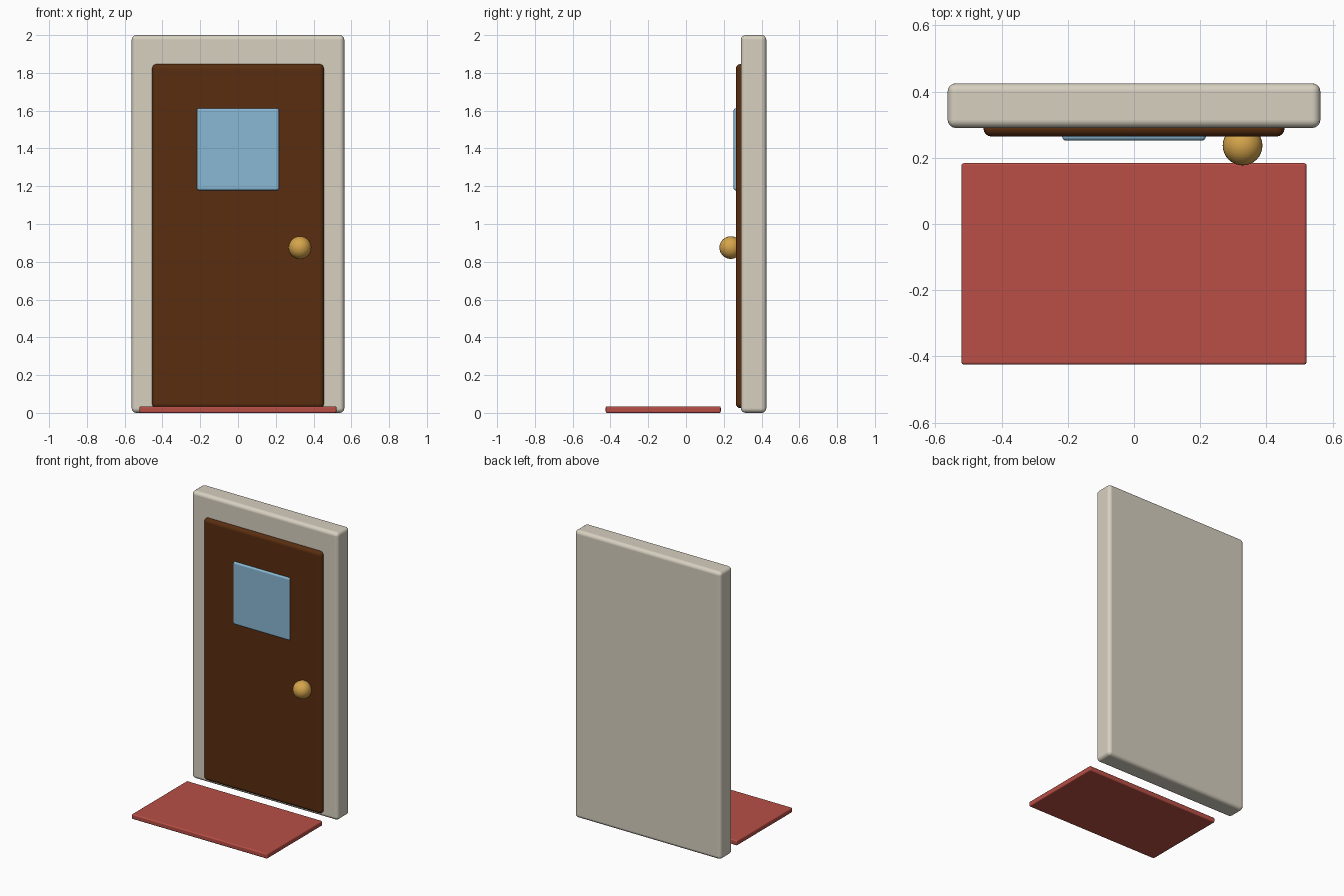
import bpy

default = bpy.data.objects.get("Cube")
if default:
    bpy.data.objects.remove(default, do_unlink=True)


def material(name, rgb):
    mat = bpy.data.materials.new(name)
    mat.use_nodes = True
    mat.diffuse_color = (*rgb, 1)
    bsdf = next(n for n in mat.node_tree.nodes if n.type == "BSDF_PRINCIPLED")
    bsdf.inputs["Base Color"].default_value = (*rgb, 1)
    return mat


def slab(name, low, high, bevel, mat):
    """Rounded box spanning two opposite corners."""
    centre = [(a + b) / 2 for a, b in zip(low, high)]
    bpy.ops.mesh.primitive_cube_add(size=1, location=centre)
    obj = bpy.context.object
    obj.name = name
    obj.scale = [b - a for a, b in zip(low, high)]
    bpy.ops.object.transform_apply(location=False, rotation=False, scale=True)
    obj.data.materials.append(mat)
    mod = obj.modifiers.new("Rounded edges", "BEVEL")
    mod.width = bevel
    mod.segments = 4
    mod.harden_normals = True
    bpy.ops.object.shade_smooth()
    return obj


cream = material("cream plaster", (0.68, 0.63, 0.53))
brown = material("dark brown wood", (0.10, 0.027, 0.005))
blue = material("pale blue glass", (0.25, 0.48, 0.66))
brass = material("brass", (0.66, 0.37, 0.07))
red = material("red mat", (0.48, 0.078, 0.061))

# Solid surround with the door and pane layered on its front
slab("door_surround", (-0.563, 0.29, 0), (0.563, 0.425, 2), 0.025, cream)
slab("door", (-0.455, 0.264, 0.025), (0.455, 0.335, 1.847), 0.025, brown)
slab("window_pane", (-0.217, 0.252, 1.178), (0.217, 0.28, 1.612), 0.012, blue)

# Round handle on the door's left
bpy.ops.mesh.primitive_uv_sphere_add(
    segments=32, ring_count=16, radius=0.06, location=(0.328, 0.237, 0.875))
knob = bpy.context.object
knob.name = "door_knob"
knob.data.materials.append(brass)
bpy.ops.object.shade_smooth()

# Mat lying in front of the door
slab("door_mat", (-0.521, -0.425, 0), (0.521, 0.184, 0.035), 0.008, red)
